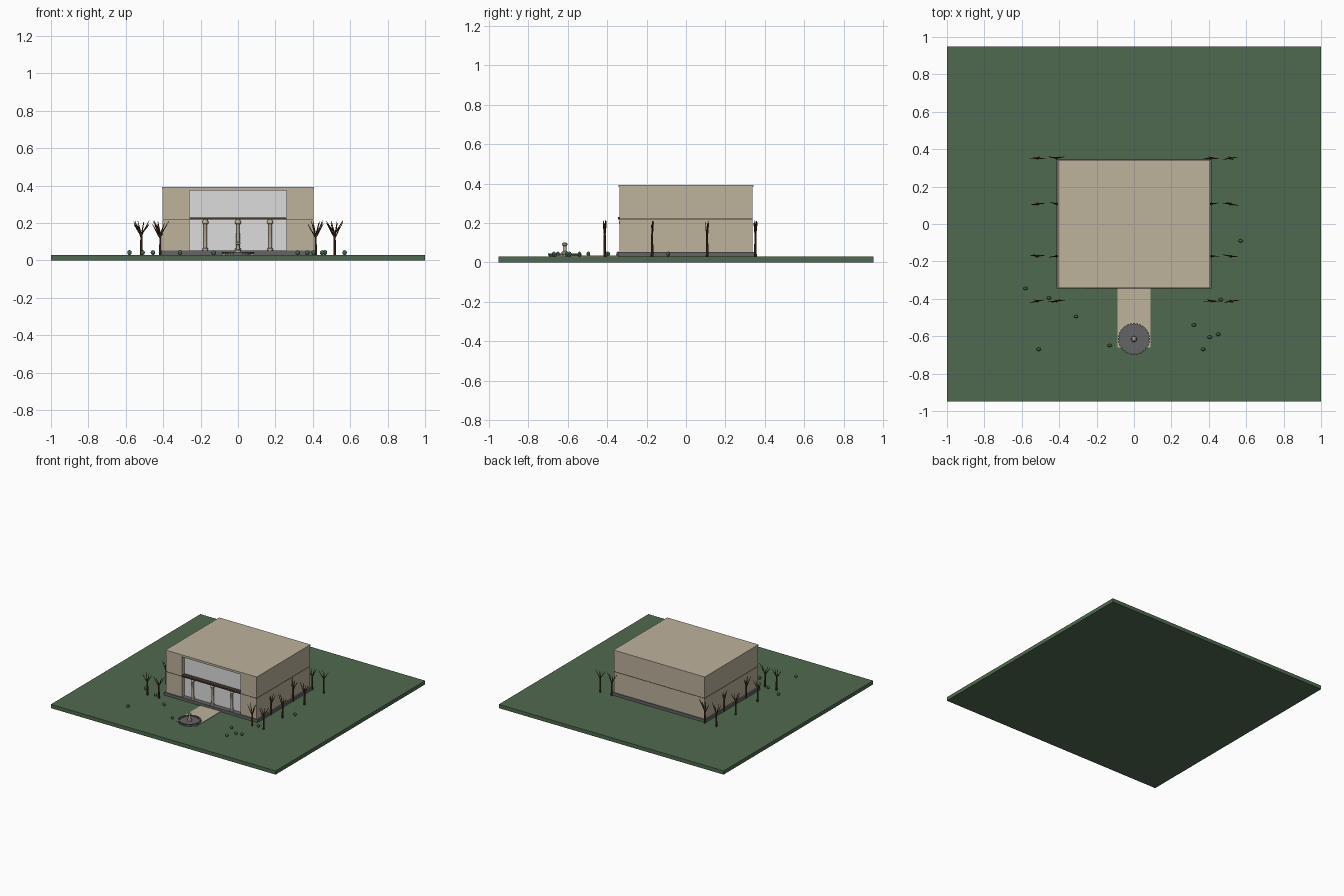
import bpy, bmesh, random
from math import sin, cos, tau, radians
from mathutils import Vector

random.seed(4)
if "Cube" in bpy.data.objects:
    bpy.data.objects.remove(bpy.data.objects["Cube"])


def material(name, rgb):
    m = bpy.data.materials.new(name)
    m.use_nodes = True
    m.diffuse_color = (*rgb, 1)
    m.node_tree.nodes["Principled BSDF"].inputs["Base Color"].default_value = (*rgb, 1)
    return m


GRASS = material("grass green", (0.078, 0.144, 0.078))
STONE = material("beige stone", (0.51, 0.445, 0.335))
GREY = material("dark grey stone", (0.13, 0.13, 0.13))
GLASS = material("pale glass", (0.72, 0.72, 0.73))
TRIM = material("brown trim", (0.06, 0.035, 0.025))
BARK = material("bark brown", (0.085, 0.035, 0.02))
SHRUB = material("shrub green", (0.05, 0.13, 0.06))


def finish(name, bm, mat, smooth=False):
    mesh = bpy.data.meshes.new(name)
    bm.to_mesh(mesh)
    bm.free()
    obj = bpy.data.objects.new(name, mesh)
    bpy.context.collection.objects.link(obj)
    mesh.materials.append(mat)
    if smooth:
        bpy.ops.object.select_all(action="DESELECT")
        obj.select_set(True)
        bpy.context.view_layer.objects.active = obj
        bpy.ops.object.shade_smooth_by_angle(angle=radians(35))
    return obj


def box(name, lo, hi, mat):
    bm = bmesh.new()
    bmesh.ops.create_cube(bm, size=1)
    for v in bm.verts:
        v.co = [(a + b) / 2 + c * (b - a) for a, b, c in zip(lo, hi, v.co)]
    return finish(name, bm, mat)


def lathe(name, x, y, profile, mat, sides=24):
    """Turn (radius, height) points around a vertical axis."""
    bm = bmesh.new()
    rings = [[bm.verts.new((x + r * cos(tau * i / sides), y + r * sin(tau * i / sides), z))
              for i in range(sides)] for r, z in profile]
    for low, high in zip(rings, rings[1:]):
        for i in range(sides):
            j = (i + 1) % sides
            bm.faces.new((low[i], low[j], high[j], high[i]))
    bm.faces.new(rings[0][::-1])
    bm.faces.new(rings[-1])
    return finish(name, bm, mat, True)


def limb(bm, start, end, r1, r2, sides=6):
    """Tapered stick between two points."""
    start, end = Vector(start), Vector(end)
    axis = end - start
    made = bmesh.ops.create_cone(bm, cap_ends=True, segments=sides, radius1=r1,
                                 radius2=r2, depth=axis.length)
    turn = axis.to_track_quat("Z", "Y")
    for v in made["verts"]:
        v.co = turn @ v.co + (start + end) / 2


# Lawn, foundation and path
G = 0.03
box("lawn", (-1, -0.95, 0), (1, 0.95, G), GRASS)
box("foundation", (-0.415, -0.345, G), (0.415, 0.345, 0.053), GREY)
box("path", (-0.088, -0.66, G), (0.088, -0.345, 0.034), STONE)

# Two storeys of walls, open in the middle of the front
W, F, B, OPEN, RECESS = 0.403, -0.338, 0.338, 0.26, -0.306
for storey, z1, z2 in (("lower", 0.053, 0.218), ("upper", 0.223, 0.383)):
    for side, s in (("left", 1), ("right", -1)):
        x1, x2 = sorted((s * OPEN, s * W))
        box(f"{storey}_{side}_wall", (x1, F, z1), (x2, B - 0.02, z2), STONE)
    box(f"{storey}_back_wall", (-W, B - 0.02, z1), (W, B, z2), STONE)
    box(f"{storey}_window", (-OPEN, RECESS, z1), (OPEN, RECESS + 0.01, z2), GLASS)

# Floor band, front beam, lintel and roof
box("floor_band", (-W + 0.002, F + 0.035, 0.218), (W - 0.002, B - 0.002, 0.223), TRIM)
for s in (1, -1):
    x1, x2 = sorted((s * OPEN, s * (W - 0.002)))
    box("front_band", (x1, F + 0.002, 0.218), (x2, F + 0.035, 0.223), TRIM)
box("front_beam", (-OPEN, F - 0.007, 0.219), (OPEN, RECESS, 0.23), TRIM)
box("lintel", (-OPEN, F + 0.002, 0.373), (OPEN, RECESS, 0.383), STONE)
box("roof", (-0.406, -0.342, 0.383), (0.406, 0.342, 0.394), STONE)

# Entrance columns with base and capital
for x in (-0.175, 0, 0.172):
    lathe("column", x, -0.323,
          [(0.015, 0.053), (0.015, 0.064), (0.01, 0.068), (0.009, 0.19),
           (0.012, 0.196), (0.016, 0.199), (0.016, 0.207), (0.01, 0.219)], STONE, 16)

# Fountain: stone-rimmed basin and centre pedestal
FY = -0.615
lathe("fountain_basin", 0, FY,
      [(0.08, G), (0.08, 0.043), (0.07, 0.043), (0.07, 0.04), (0.012, 0.04)], GREY, 32)
rim = bmesh.new()
for i in range(32):
    a = tau * i / 32
    made = bmesh.ops.create_cube(rim, size=0.012)
    for v in made["verts"]:
        px, py = v.co.x + 0.079, v.co.y
        v.co = (px * cos(a) - py * sin(a), FY + px * sin(a) + py * cos(a), v.co.z + 0.04)
finish("fountain_rim_stones", rim, GREY)
lathe("fountain_pedestal", 0, FY,
      [(0.016, 0.04), (0.016, 0.052), (0.01, 0.058), (0.009, 0.083),
       (0.013, 0.088), (0.013, 0.096), (0.007, 0.101)], STONE, 16)

# Bare trees in rows along both sides, with flat fans of branches
for s in (1, -1):
    for x in (0.415, 0.517):
        for y in (-0.412, -0.172, 0.107, 0.352):
            bm = bmesh.new()
            cx = s * x
            limb(bm, (cx, y, G), (cx, y, 0.145), 0.007, 0.005, 8)
            for lean in (-0.038, -0.018, 0.016, 0.04):
                tip = lean + random.uniform(-0.006, 0.006)
                base_z = random.uniform(0.115, 0.143)
                limb(bm, (cx, y, base_z),
                     (cx + tip, y + random.uniform(-0.009, 0.009),
                      random.uniform(0.19, 0.215)), 0.004, 0.0015, 5)
            finish("tree", bm, BARK)

# Scattered round shrubs
for x, y in ((-0.58, -0.345), (-0.455, -0.395), (-0.31, -0.495), (-0.51, -0.67),
             (-0.13, -0.65), (0.32, -0.54), (0.465, -0.405), (0.45, -0.59),
             (0.405, -0.605), (0.37, -0.67), (0.57, -0.09)):
    bm = bmesh.new()
    bmesh.ops.create_uvsphere(bm, u_segments=12, v_segments=8, radius=1)
    for v in bm.verts:
        v.co = (x + v.co.x * 0.012, y + v.co.y * 0.009, 0.042 + v.co.z * 0.013)
    finish("shrub", bm, SHRUB, True)
